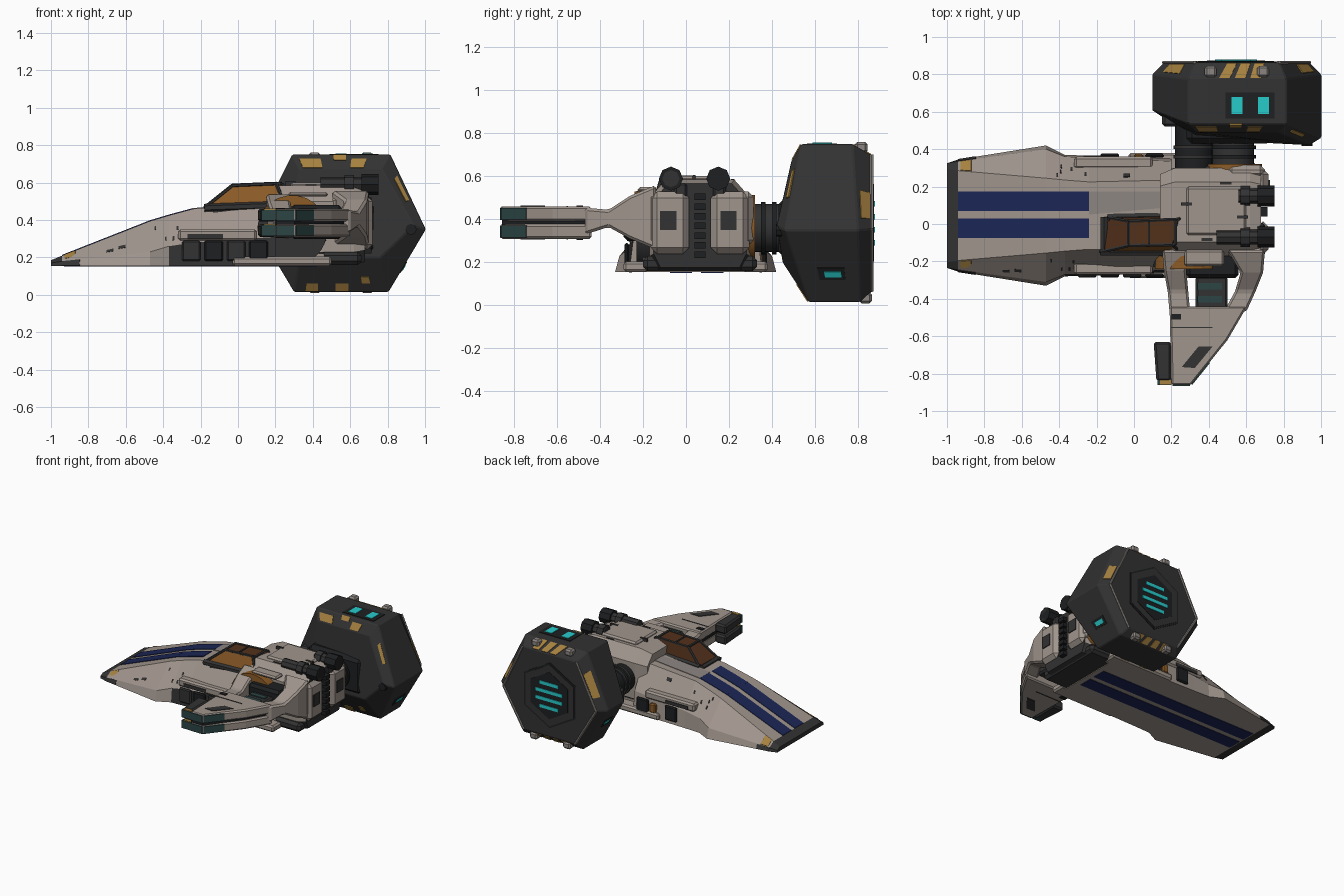
import bpy, bmesh, math, random
from mathutils import Vector, Matrix

cube = bpy.data.objects.get("Cube")
if cube:
    bpy.data.objects.remove(cube)
random.seed(4)


def material(name, *rgb):
    m = bpy.data.materials.new(name)
    m.use_nodes = True
    m.diffuse_color = (*rgb, 1)
    m.node_tree.nodes["Principled BSDF"].inputs["Base Color"].default_value = (*rgb, 1)
    return m


hull_paint = material("warm grey hull", .35, .3, .265)
panel = material("mid grey panel", .26, .235, .22)
dark = material("charcoal", .032, .032, .032)
black = material("soot black", .013, .014, .015)
blue = material("navy stripe", .011, .019, .09)
yellow = material("hazard yellow", .38, .22, .05)
cyan = material("cyan glow", .02, .6, .6)
glass = material("brown glass", .085, .03, .011)
orange = material("burnt orange", .26, .105, .02)
teal = material("deep teal", .025, .06, .06)


def finish(name, bm, mats, rule=None, bevel=0):
    bmesh.ops.recalc_face_normals(bm, faces=bm.faces)
    if rule:
        for f in bm.faces:
            f.material_index = rule(f)
    mesh = bpy.data.meshes.new(name)
    bm.to_mesh(mesh)
    bm.free()
    for m in mats if isinstance(mats, (list, tuple)) else [mats]:
        mesh.materials.append(m)
    ob = bpy.data.objects.new(name, mesh)
    bpy.context.collection.objects.link(ob)
    if bevel:
        mod = ob.modifiers.new("bevel", "BEVEL")
        mod.width, mod.segments = bevel, 1
    return ob


def loft(name, mats, rings, rule=None, bevel=0):
    bm = bmesh.new()
    rows = [[bm.verts.new(p) for p in ring] for ring in rings]
    n = len(rows[0])
    for a, b in zip(rows, rows[1:]):
        for i in range(n):
            j = (i + 1) % n
            bm.faces.new((a[i], a[j], b[j], b[i]))
    bm.faces.new(rows[0])
    bm.faces.new(rows[-1])
    return finish(name, bm, mats, rule, bevel)


def prism(name, mat, axis, outline, low, high, bevel=0):
    place = {"y": lambda a, b, d: (a, d, b), "z": lambda a, b, d: (a, b, d)}[axis]
    return loft(name, mat, [[place(a, b, d) for a, b in outline] for d in (low, high)], None, bevel)


def box(name, mat, xs, ys, zs, bevel=0):
    (a, b), (c, d) = xs, ys
    return prism(name, mat, "z", [(a, c), (b, c), (b, d), (a, d)], *zs, bevel)


def rod(name, mats, start, end, radius, sides=16, rule=None):
    start, end = Vector(start), Vector(end)
    way = end - start
    bm = bmesh.new()
    along_y = abs(way.y) > abs(way.z) + abs(way.x)
    turn = Matrix.Rotation(math.pi / 2, 4, "X") if along_y else way.to_track_quat("Z", "Y").to_matrix().to_4x4()
    bmesh.ops.create_cone(bm, cap_ends=True, segments=sides, radius1=radius, radius2=radius,
                          depth=way.length, matrix=Matrix.Translation((start + end) / 2) @ turn)
    for f in bm.faces:
        f.smooth = sides > 8 and len(f.verts) == 4
    return finish(name, bm, mats, rule)


def patch(name, mat, quad, us=(0, 1), vs=(0, 1), skew=0, lift=.004, inside=(.3, .2, .3)):
    """Thin painted plate laid on a four-cornered surface."""
    a, b, c, d = map(Vector, quad)
    at = lambda u, v: a.lerp(b, u).lerp(d.lerp(c, u), v)
    pts = [at(u + skew * v, v) for u, v in ((us[0], vs[0]), (us[1], vs[0]), (us[1], vs[1]), (us[0], vs[1]))]
    n = (pts[1] - pts[0]).cross(pts[3] - pts[0]).normalized()
    if n.dot(pts[0] - Vector(inside)) < 0:
        n.negate()
    return loft(name, mat, [[p - n * lift for p in pts], [p + n * lift for p in pts]])


def side(a, b, i):
    j = (i + 1) % len(a)
    return a[i], a[j], b[j], b[i]


# Wedge hull: x, half widths at keel, shoulder and deck, shoulder and deck heights
MID, KEEL = .045, .155
stations = [(-1, .28, .28, .25, .17, .185), (-.94, .3, .29, .24, .18, .21), (-.47, .375, .355, .2, .23, .395),
            (-.37, .325, .315, .19, .26, .425), (-.24, .32, .31, .18, .28, .46), (.2, .31, .29, .19, .31, .5)]
rings = [[(x, MID + w, z) for w, z in ((-k, KEEL), (-s, h), (-t, d), (t, d), (s, h), (k, KEEL))]
         for x, k, s, t, h, d in stations]


def hull_rule(f):
    c = f.calc_center_median()
    return int(c.x < -.95 or (c.x > -.36 and c.z < .26 and f.normal.y < -.5))


loft("wedge_hull", [hull_paint, dark], rings, hull_rule)

# Navy stripes on deck and belly
for y in (-.075, .07):
    for p, q in zip(stations[1:4], stations[2:5]):
        patch("deck_stripe", blue, [(p[0], y, p[5]), (q[0], y, q[5]), (q[0], y + .104, q[5]), (p[0], y + .104, p[5])],
              inside=(0, 0, -1))
    box("belly_stripe", blue, (-.93, .42), (y, y + .104), (KEEL - .004, KEEL + .004))
p, q = stations[4:]
patch("deck_panel", panel, [(p[0], .05, p[5]), (q[0], .09, q[5]), (q[0], .175, q[5]), (p[0], .175, p[5])])

# Nose markings, scuffs and side machinery on both flanks
for flank, edge in ((1, 0), (3, 4)):
    patch("nose_mark", yellow, side(rings[1], rings[2], flank), (.3, .95) if flank == 1 else (.05, .95), (.03, .15))
    patch("nose_soot", dark, side(rings[1], rings[2], edge), (.02, .98), (0, .2), lift=.003)
    for k in range(7):
        seg, u, v = random.choice((1, 1, 2, 3, 4)), random.uniform(.05, .8), random.uniform(.1, .85)
        patch("scuff", dark, side(rings[seg], rings[seg + 1], flank), (u, u + .12), (v, v + .08), lift=.003)
for s in (-1, 1):
    y = MID + s * .31
    for k in range(4) if s < 0 else (1, 3):
        x = -.3 + k * .12
        box("flank_machinery", black if k % 2 else dark, (x, x + .1), sorted((y, y + s * .022)), (.18, .29), .008)
    box("keel_skid", hull_paint, (-.03, .5), sorted((MID + s * .22, MID + s * .335)), (KEEL, .205), .012)
    box("shoulder_rail", hull_paint, (-.32, .1), sorted((MID + s * .25, MID + s * .315)), (.29, .35), .012)
    box("shoulder_vent", dark, (-.27, -.08), sorted((MID + s * .26, MID + s * .32)), (.3, .325))
box("flank_coupler", orange, (.0, .05), (MID + .3, MID + .33), (.2, .27), .008)

# Main body with chamfered section
section = [(-.235, .23), (-.235, .5), (-.16, .585), (.16, .585), (.235, .5), (.235, .23), (.2, .16), (-.2, .16)]
CORE = .065
loft("main_body", [hull_paint, dark],
     [[(x, CORE + w * k, .37 + (z - .37) * k) for w, z in section] for x, k in ((.14, .86), (.22, 1), (.62, 1), (.68, .92))],
     lambda f: int(f.calc_center_median().z < .24 or f.normal.x > .9))
box("upper_deck", hull_paint, (.28, .6), (-.06, .2), (.57, .602), .012)
box("belly_plate", hull_paint, (.15, .46), (-.2, .3), (KEEL, .22))
box("belly_block", dark, (.44, .66), (-.2, .33), (.16, .23), .02)
for s in (-1, 1):
    y = CORE + s * .14
    box("rear_plate", hull_paint, (.66, .72), (y - .09, y + .09), (.24, .53), .03)
    box("rear_vent", dark, (.715, .726), (y - .045, y + .03), (.35, .44))
    box("rear_brace", dark, (.64, .7), (CORE + s * .09 - .03, CORE + s * .09 + .03), (.5, .57), .01)
    box("corner_armour", hull_paint, (.5, .7), sorted((CORE + s * .18, CORE + s * .25)), (.28, .53), .025)
    box("side_panel", dark, (.3, .48), sorted((CORE + s * .2, CORE + s * .245)), (.27, .46), .02)
    # Exhaust tubes
    y = .04 + s * .11
    rod("exhaust_tube", dark, (.44 if s < 0 else .56, y, .59), (.75, y, .59), .04, 8)
    rod("exhaust_nozzle", black, (.66, y, .59), (.75, y, .59), .056, 8)
    rod("exhaust_collar", dark, (.57, y, .59), (.62, y, .59), .052, 8)
for k in range(7):
    box("rear_tread", black, (.67, .715), (.04, .09), (.22 + k * .045, .25 + k * .045))
for x, y in ((.25, .1), (.46, .21), (.36, -.09), (.55, .03)):
    box("deck_hatch", dark, (x, x + .06), (y, y + .015), (.58, .589 if y > .2 or y < -.06 else .606))

# Offset canopy with framed glass
base = [(-.18, -.15, .465), (-.14, .035, .465), (.285, .045, .49), (.25, -.15, .48)]
roof = [(-.03, -.115, .585), (-.03, .015, .585), (.235, .025, .595), (.205, -.11, .595)]
loft("canopy_glass", [glass, orange], [base, roof], lambda f: int(f.normal.y < -.5))
for i in range(4):
    for a, b in ((base[i], base[i - 1]), (roof[i], roof[i - 1]), (base[i], roof[i])):
        rod("canopy_frame", dark, a, b, .022 if a in base and b in base else .01, 6)
rod("canopy_ridge", dark, (.08, -.115, .59), (.08, .02, .59), .007, 6)
box("canopy_sill", dark, (-.14, .28), (-.16, .045), (.42, .475), .012)

# Joint rings and the coupling to the pod
rod("wing_joint_ring", [dark, orange], (.29, -.23, .345), (.29, -.17, .345), .187, 32,
    rule=lambda f: int(len(f.verts) == 4 and f.calc_center_median().z > .4))
for k in range(9):
    turn = [math.radians(20 + 140 * (k + e) / 9) for e in (0, 1)]
    prism("wing_joint_arch", orange, "y", [(.29 + r * math.cos(t), .345 + r * math.sin(t))
                                           for t, r in zip((*turn, *turn[::-1]), (.188, .188, .13, .13))], -.24, -.225)
box("wing_joint_cover", hull_paint, (.27, .48), (-.225, -.14), (.525, .55), .01)
rod("pod_joint_ring", orange, (.53, .29, .36), (.53, .32, .36), .155, 24)
rod("coupling_main", dark, (.53, .28, .36), (.53, .52, .36), .112, 24)
rod("coupling_second", black, (.32, .28, .37), (.32, .54, .37), .1, 24)
for y in (.35, .4):
    rod("coupling_band", black, (.53, y, .36), (.53, y + .02, .36), .122, 24)
    rod("second_band", dark, (.32, y, .37), (.32, y + .02, .37), .11, 24)

# Hexagonal pod with a tapered front and chamfered rear
hexagon = [(.29, .75), (.815, .75), (1.004, .35), (.805, .016), (.3, .016), (.095, .36)]
front_face = [(.33, .67), (.77, .67), (.94, .37), (.76, .2), (.33, .2), (.22, .36)]
HX, HZ = .545, .385


def pod_ring(shape, scale, ys):
    return [(HX + (x - HX) * scale, y, HZ + (z - HZ) * scale) for (x, z), y in zip(shape, ys)]


pod = [pod_ring(front_face, 1, (.49, .49, .42, .45, .45, .53)), pod_ring(hexagon, 1, (.535, .535, .46, .57, .57, .61)),
       pod_ring(hexagon, 1, (.775, .775, .8, .81, .81, .8)), pod_ring(hexagon, .86, [.864] * 6)]
loft("pod_shell", dark, pod, bevel=.006)
box("pod_socket", black, (.28, .74), (.43, .56), (.22, .5), .03)
box("pod_side_fitting", dark, (.15, .24), (.52, .66), (.3, .42), .015)
rod("pod_pivot", black, (.91, .42, .35), (.94, .53, .35), .03, 8)
core = (HX, .66, HZ)


def pod_marks(a, b, edge, spans, vs, skew=0, mat=yellow, name="pod_mark", lift=.004):
    for span in spans:
        patch(name, mat, side(pod[a], pod[b], edge), span, vs, skew, lift, core)


pod_marks(0, 1, 0, [(.05, .28), (.61, .77)], (.1, .7))
pod_marks(0, 1, 0, [(.42, .55)], (.6, .98))
pod_marks(0, 1, 1, [(.25, .6)], (.45, .75))
pod_marks(0, 1, 3, [(.42, .56), (.75, .88)], (.75, .98))
pod_marks(0, 1, 3, [(.18, .27)], (.55, .75))
pod_marks(2, 3, 0, [(.31 + k * .16, .42 + k * .16) for k in range(3)], (.05, .95), .08)
pod_marks(2, 3, 3, [(.2 + k * .16, .3 + k * .16) for k in range(4)], (.1, .9), .04)
pod_marks(2, 3, 1, [(.52, .86)], (.25, .85))
pod_marks(2, 3, 5, [(.25, .72)], (.25, .85))
pod_marks(1, 2, 0, [(.38, .88)], (.12, .7), 0, black, "roof_window_frame")
pod_marks(1, 2, 0, [(.44, .555), (.71, .82)], (.22, .6), 0, cyan, "roof_window", .007)
for edge in (2, 4):
    pod_marks(1, 2, edge, [(.52, .69)], (.32, .76), 0, black, "side_window_frame")
    pod_marks(1, 2, edge, [(.57, .65)], (.42, .7), 0, cyan, "side_window", .007)

# Rear hexagonal vent with glowing slats
rod("vent_frame", black, (HX, .85, HZ), (HX, .868, HZ), .25, 6)
rod("vent_rim", dark, (HX, .85, HZ), (HX, .872, HZ), .235, 6)
rod("vent_well", black, (HX, .86, HZ), (HX, .875, HZ), .18, 6)
for k in range(-1, 3):
    w = .13 - abs(k - .5) * .035
    z = HZ - .02 + k * .06
    box("vent_slat", cyan, (HX - w, HX + w), (.868, .879), (z - .025, z))

# Clamps and trim rails around the pod's rear rim
for x in (.41, .69):
    for z, y in ((.735, .785), (.035, .805)):
        box("rim_clamp", panel, (x - .032, x + .032), (y, y + .06), (z - .026, z + .026), .012)
for i in (1, 2, 4, 5):
    rod("rim_rail", panel, Vector(pod[3][i]), Vector(pod[3][(i + 1) % 6]), .009, 6)


# Forked arms carrying the wing
def arm(name, *cuts):
    loft(name, hull_paint, [[(a, y, c), (b, y, c), (b, y, d), (a, y, d)] for y, a, b, c, d in cuts], None, .012)


arm("front_arm", (-.14, .15, .3, .28, .54), (-.25, .16, .28, .31, .5), (-.36, .18, .29, .365, .445), (-.47, .19, .3, .33, .455))
arm("rear_arm", (-.14, .5, .7, .26, .56), (-.26, .57, .69, .31, .51), (-.36, .54, .65, .365, .445), (-.47, .48, .6, .33, .455))
box("fork_block", dark, (.33, .5), (-.46, -.28), (.365, .43), .012)
for y in (-.33, -.4):
    box("fork_strut", teal, (.34, .47), (y - .02, y + .015), (.4, .437))
box("fork_root", black, (.28, .56), (-.29, -.15), (.3, .48), .02)

# Split wing: two plates around a dark core
wing = [(.19, -.44), (.605, -.44), (.5, -.62), (.305, -.862), (.2, -.862)]
prism("wing_core", black, "z", [(x * .94 + .015, y * .98 - .01) for x, y in wing], .35, .42)
for low, high, face in ((.31, .378, .31), (.392, .46, .46)):
    prism("wing_plate", hull_paint, "z", wing, low, high, .01)
    prism("wing_inset", dark, "z", [(.255, -.765), (.345, -.655), (.42, -.655), (.325, -.77)], face - .004, face + .004)
    box("wing_seam", dark, (.2, .42), (-.556, -.55), (face - .003, face + .003))
    box("wing_hatch", black, (.2, .25), (-.51, -.48), (face - .005, face + .005))
    box("wing_tip", teal, (.205, .3), (-.866, -.85), (low + .006, high - .006))
    patch("wing_tip_edge", teal, [(*wing[2], low), (*wing[3], low), (*wing[3], high), (*wing[2], high)],
          (.5, .98), (.1, .9), inside=(.2, -.6, .4))
    prism("gun_pod", dark, "z", [(.12, -.84), (.2, -.84), (.2, -.63), (.105, -.63)], low, high, .012)
    box("gun_muzzle", teal, (.125, .2), (-.862, -.83), (low + .005, high - .005))
    box("gun_band", yellow, (.14, .2), (-.858, -.835), (high - .009, high + .001))
